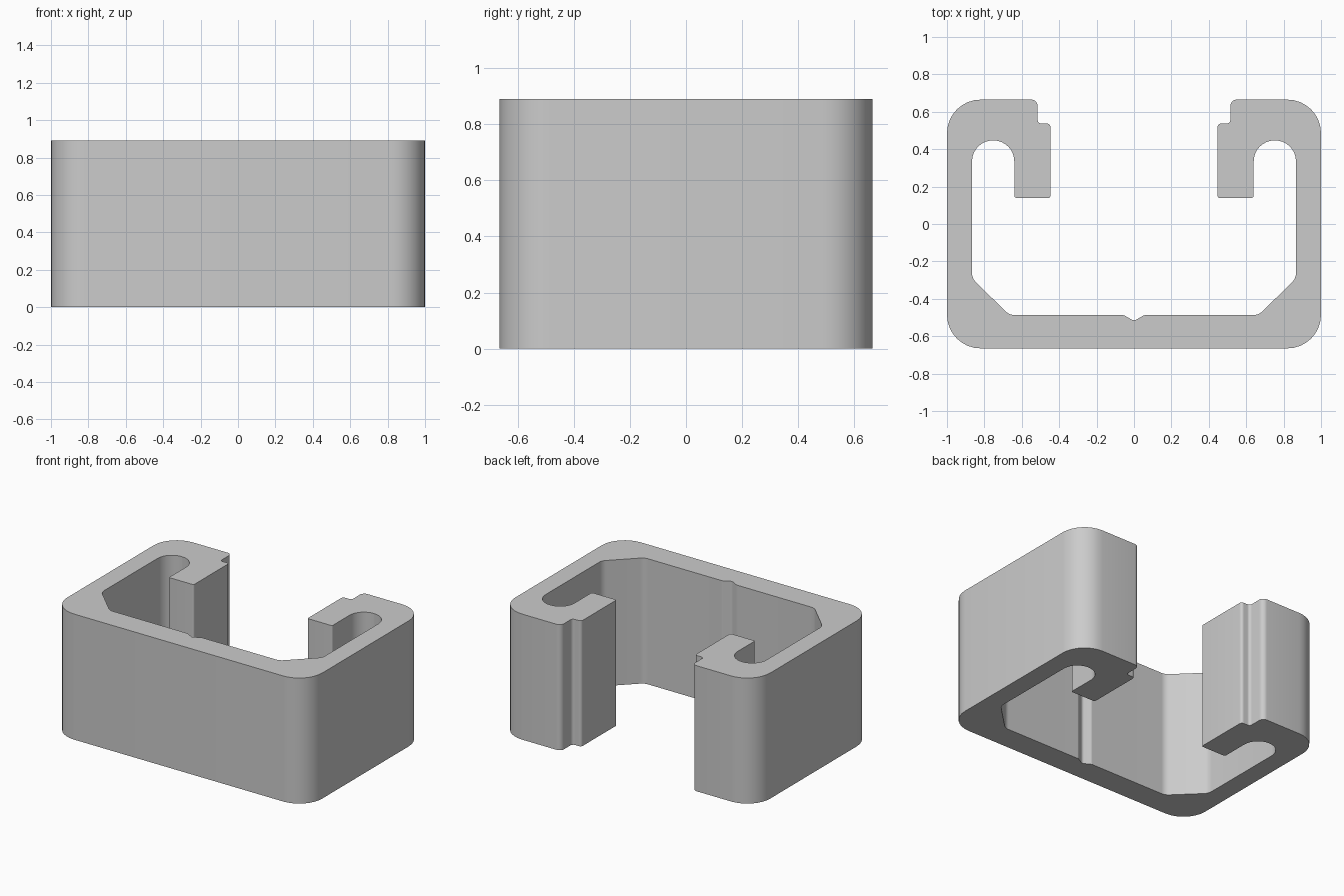
import bpy
import bmesh
from math import tan
from mathutils import Vector

cube = bpy.data.objects.get("Cube")
if cube:
    bpy.data.objects.remove(cube, do_unlink=True)

HEIGHT = 0.89

# Corners of the right half of the section: x, y, fillet radius
half_section = [
    (1.0, -0.665, 0.18), (1.0, 0.665, 0.18),        # outer wall
    (0.515, 0.665, 0.035), (0.515, 0.537, 0.02),    # step in the lip
    (0.446, 0.537, 0.02), (0.446, 0.14, 0.012),     # hooked lip
    (0.64, 0.14, 0.012), (0.64, 0.447, 0.112),
    (0.866, 0.447, 0.112), (0.866, -0.291, 0.07),   # round slot, inner wall
    (0.666, -0.487, 0.07), (0.055, -0.487, 0.025),  # chamfered inner corner
]
notch = [(0.0, -0.518, 0.025)]
mirrored = [(-x, y, r) for x, y, r in reversed(half_section)]
section = half_section + notch + mirrored


def fillet(prev, corner, nxt, radius, steps=8):
    """Points of the arc that rounds one corner."""
    a, b = (prev - corner).normalized(), (nxt - corner).normalized()
    reach = radius / tan(a.angle(b) / 2)
    centre = corner + (a + b).normalized() * (reach ** 2 + radius ** 2) ** 0.5
    start = (corner + a * reach - centre).normalized()
    end = (corner + b * reach - centre).normalized()
    return [centre + start.slerp(end, i / steps).normalized() * radius
            for i in range(steps + 1)]


def rounded_outline(corners):
    outline = []
    for i, (x, y, r) in enumerate(corners):
        before, after = corners[i - 1], corners[(i + 1) % len(corners)]
        outline += fillet(Vector(before[:2]), Vector((x, y)), Vector(after[:2]), r)
    return outline


# Channel body: extruded section
bm = bmesh.new()
base = bm.faces.new([bm.verts.new((p.x, p.y, 0)) for p in rounded_outline(section)])
top = bmesh.ops.extrude_face_region(bm, geom=[base], use_keep_orig=True)
top_verts = [g for g in top["geom"] if isinstance(g, bmesh.types.BMVert)]
bmesh.ops.translate(bm, verts=top_verts, vec=(0, 0, HEIGHT))
bmesh.ops.remove_doubles(bm, verts=bm.verts, dist=0.0005)
bmesh.ops.recalc_face_normals(bm, faces=bm.faces)
mesh = bpy.data.meshes.new("channel_clip")
bm.to_mesh(mesh)
bm.free()

channel = bpy.data.objects.new("channel_clip", mesh)
bpy.context.collection.objects.link(channel)

# Plain grey finish
grey = bpy.data.materials.new("plain_grey")
grey.use_nodes = True
colour = (0.6, 0.6, 0.6, 1)
grey.diffuse_color = colour
grey.node_tree.nodes["Principled BSDF"].inputs["Base Color"].default_value = colour
mesh.materials.append(grey)

# Smooth fillets, sharp rims
bpy.ops.object.select_all(action="DESELECT")
channel.select_set(True)
bpy.context.view_layer.objects.active = channel
bpy.ops.object.shade_smooth_by_angle(angle=0.5)
